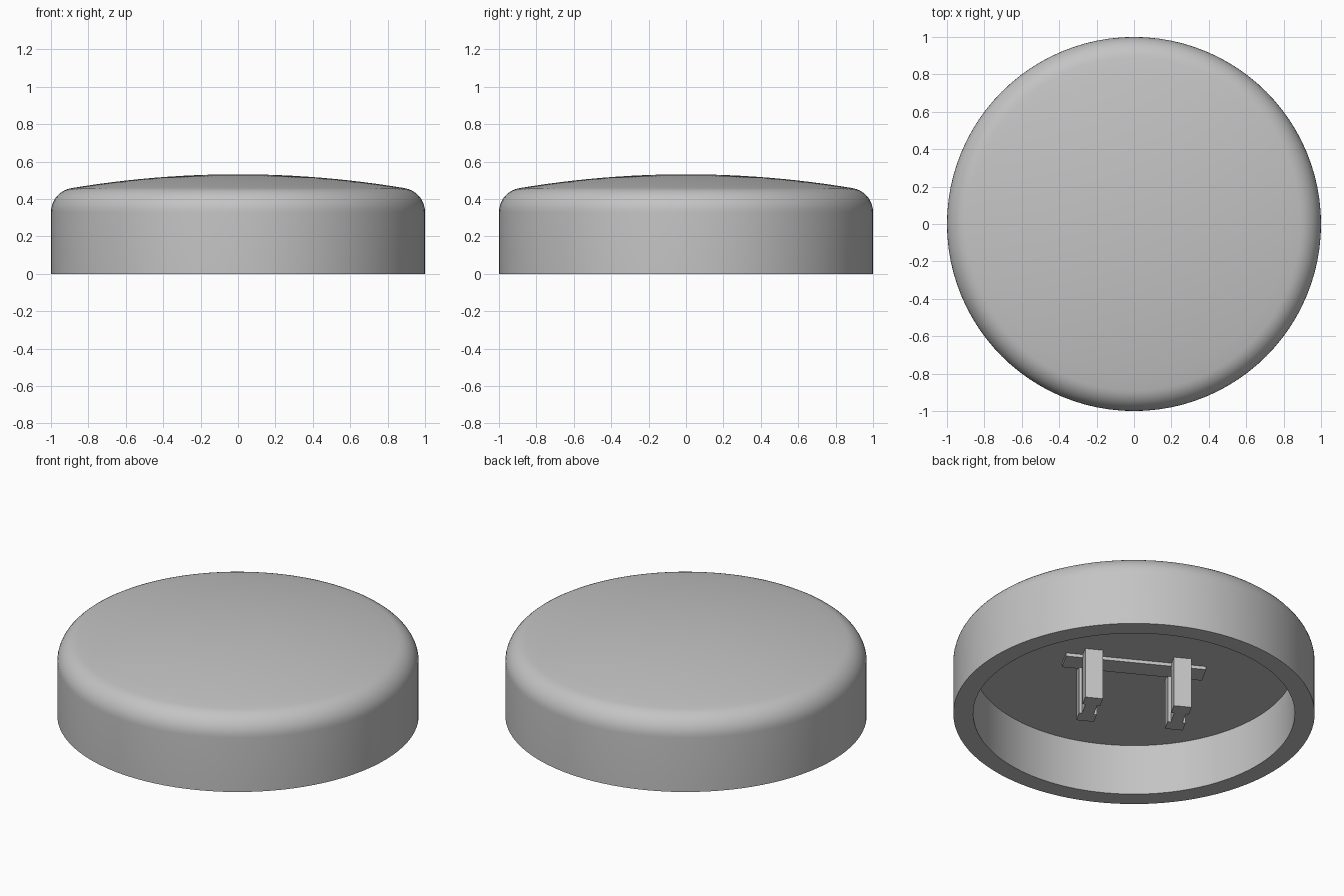
import bpy, bmesh, math
from mathutils import Matrix

cube = bpy.data.objects.get("Cube")
if cube:
    bpy.data.objects.remove(cube, do_unlink=True)

GREY = (0.55, 0.55, 0.55, 1)
SIDES = 96
CEILING = 0.31
CLIP_TURN = math.radians(-29)   # clip stands turned about the vertical axis

mat = bpy.data.materials.new("light_grey")
mat.use_nodes = True
mat.diffuse_color = GREY
mat.node_tree.nodes["Principled BSDF"].inputs["Base Color"].default_value = GREY


def finish(name, bm, smooth=False):
    bmesh.ops.recalc_face_normals(bm, faces=bm.faces)
    mesh = bpy.data.meshes.new(name)
    bm.to_mesh(mesh)
    bm.free()
    mesh.materials.append(mat)
    obj = bpy.data.objects.new(name, mesh)
    bpy.context.collection.objects.link(obj)
    if smooth:
        bpy.ops.object.select_all(action="DESELECT")
        obj.select_set(True)
        bpy.context.view_layer.objects.active = obj
        bpy.ops.object.shade_smooth_by_angle(angle=math.radians(30))
    return obj


def lathe(name, profile):
    """Spin an (r, z) profile that starts and ends on the axis."""
    bm = bmesh.new()
    verts = [bm.verts.new((r, 0, z)) for r, z in profile]
    edges = [bm.edges.new(pair) for pair in zip(verts, verts[1:])]
    bmesh.ops.spin(bm, geom=verts + edges, cent=(0, 0, 0), axis=(0, 0, 1),
                   angle=math.tau, steps=SIDES)
    bmesh.ops.remove_doubles(bm, verts=bm.verts, dist=0.0005)
    return finish(name, bm, smooth=True)


def prism(name, outline, z0, z1):
    """Extrude a plan outline upwards, then turn it with the clip."""
    bm = bmesh.new()
    face = bm.faces.new([bm.verts.new((x, y, z0)) for x, y in outline])
    top = bmesh.ops.extrude_face_region(bm, geom=[face])["geom"]
    moved = [g for g in top if isinstance(g, bmesh.types.BMVert)]
    bmesh.ops.translate(bm, verts=moved, vec=(0, 0, z1 - z0))
    bm.transform(Matrix.Rotation(CLIP_TURN, 4, "Z"))
    return finish(name, bm)


# Hollow cap: open underside, straight wall, rounded shoulder, shallow dome
profile = [(0, CEILING), (0.89, CEILING), (0.89, 0), (1, 0)]
for i in range(10):
    a = math.radians(81) * i / 9
    profile.append((0.87 + 0.13 * math.cos(a), 0.33 + 0.13 * math.sin(a)))
rim_r, rim_z = profile[-1]
for i in range(1, 13):
    r = rim_r * (1 - i / 12)
    profile.append((r, rim_z + 0.074 * (1 - (r / rim_r) ** 2)))
lathe("cap", profile)

# Thin strip across the ceiling of the cap
prism("cross_strip", [(-0.395, -0.062), (0.395, -0.062), (0.395, 0.062), (-0.395, 0.062)],
      CEILING - 0.02, CEILING + 0.01)

# Two legs with an I-shaped section, from the ceiling down to the rim
quarter = [(0.05, 0.13), (0.05, 0.05), (0.033, 0.05)]
right_half = quarter + [(x, -y) for x, y in reversed(quarter)]
section = right_half + [(-x, y) for x, y in reversed(right_half)]
for side, name in ((1, "left_leg"), (-1, "right_leg")):
    prism(name, [(x + side * 0.25, y) for x, y in section], 0, CEILING + 0.01)
